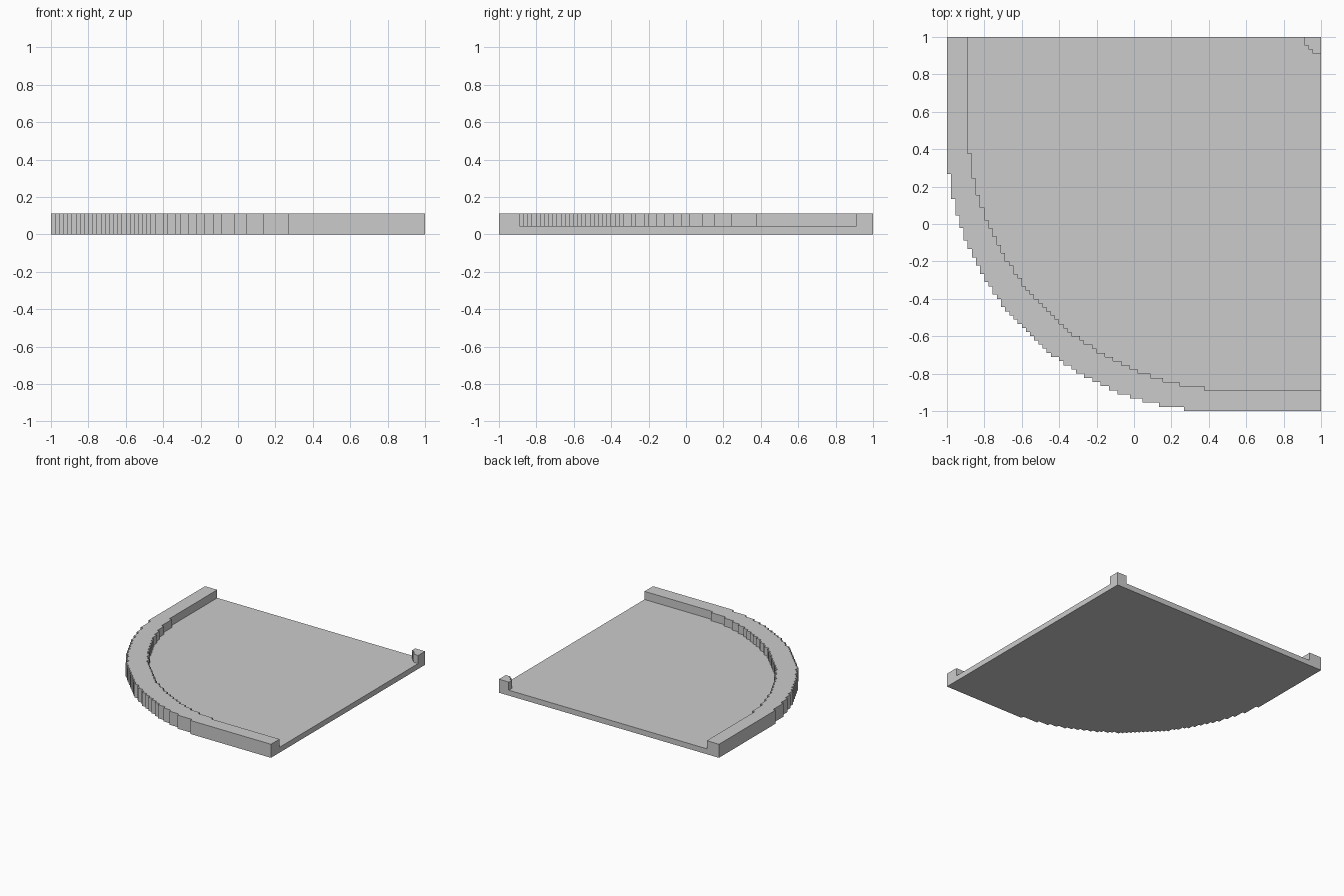
import bpy, bmesh

if "Cube" in bpy.data.objects:
    bpy.data.objects.remove(bpy.data.objects["Cube"])

N = 90               # cells along each side
CELL = 2 / N
FLOOR, RIM = 2, 5    # floor and rim heights, in cells (rim is also 5 cells wide)
RADIUS = 65          # stepped corner radius, in cells
POST = 4             # corner post radius, in cells


def in_rounded(i, j, inset):
    """True if a cell lies inside the square with its front-left corner rounded."""
    if min(i, j) < inset:
        return False
    c = inset + RADIUS
    dx, dy = max(0, c - i - 0.5), max(0, c - j - 0.5)
    return dx * dx + dy * dy <= RADIUS ** 2


def is_raised(i, j):
    post = (N - i - 0.5) ** 2 + (N - j - 0.5) ** 2 <= POST ** 2
    return post or not in_rounded(i, j, RIM)


def face_cell(face):
    c = face.calc_center_median()
    return int((c.x + 1) / CELL), int((c.y + 1) / CELL)


def extrude_up(bm, faces, cells):
    """Raise a region and return its new top faces."""
    geom = bmesh.ops.extrude_face_region(bm, geom=faces)["geom"]
    verts = [g for g in geom if isinstance(g, bmesh.types.BMVert)]
    bmesh.ops.translate(bm, verts=verts, vec=(0, 0, cells * CELL))
    return [g for g in geom if isinstance(g, bmesh.types.BMFace)]


bm = bmesh.new()

# Stepped footprint
grid = {(i, j): bm.verts.new((i * CELL - 1, j * CELL - 1, 0))
        for i in range(N + 1) for j in range(N + 1)}
footprint = [bm.faces.new([grid[i, j], grid[i + 1, j], grid[i + 1, j + 1], grid[i, j + 1]])
             for i in range(N) for j in range(N) if in_rounded(i, j, 0)]
bmesh.ops.delete(bm, geom=[v for v in bm.verts if not v.link_faces], context='VERTS')

# Floor slab, closed underneath by a copy of the footprint
bottom = bmesh.ops.duplicate(bm, geom=footprint)["geom"]
top = extrude_up(bm, footprint, FLOOR)
bmesh.ops.delete(bm, geom=[f for f in footprint if f.is_valid], context='FACES')
bmesh.ops.remove_doubles(bm, verts=bm.verts[:], dist=CELL / 20)

# Raised rim and corner post
top = [f for f in bm.faces if all(v.co.z > CELL for v in f.verts)]
raised = [f for f in top if is_raised(*face_cell(f))]
extrude_up(bm, raised, RIM - FLOOR)
bmesh.ops.delete(bm, geom=[f for f in raised if f.is_valid], context='FACES')

# Merge the flat cells into clean faces
bmesh.ops.remove_doubles(bm, verts=bm.verts[:], dist=CELL / 20)
bmesh.ops.recalc_face_normals(bm, faces=bm.faces[:])
bmesh.ops.dissolve_limit(bm, angle_limit=0.02, verts=bm.verts[:], edges=bm.edges[:])

mesh = bpy.data.meshes.new("rimmed_corner_plate")
bm.to_mesh(mesh)
bm.free()
bpy.context.collection.objects.link(bpy.data.objects.new("rimmed_corner_plate", mesh))
